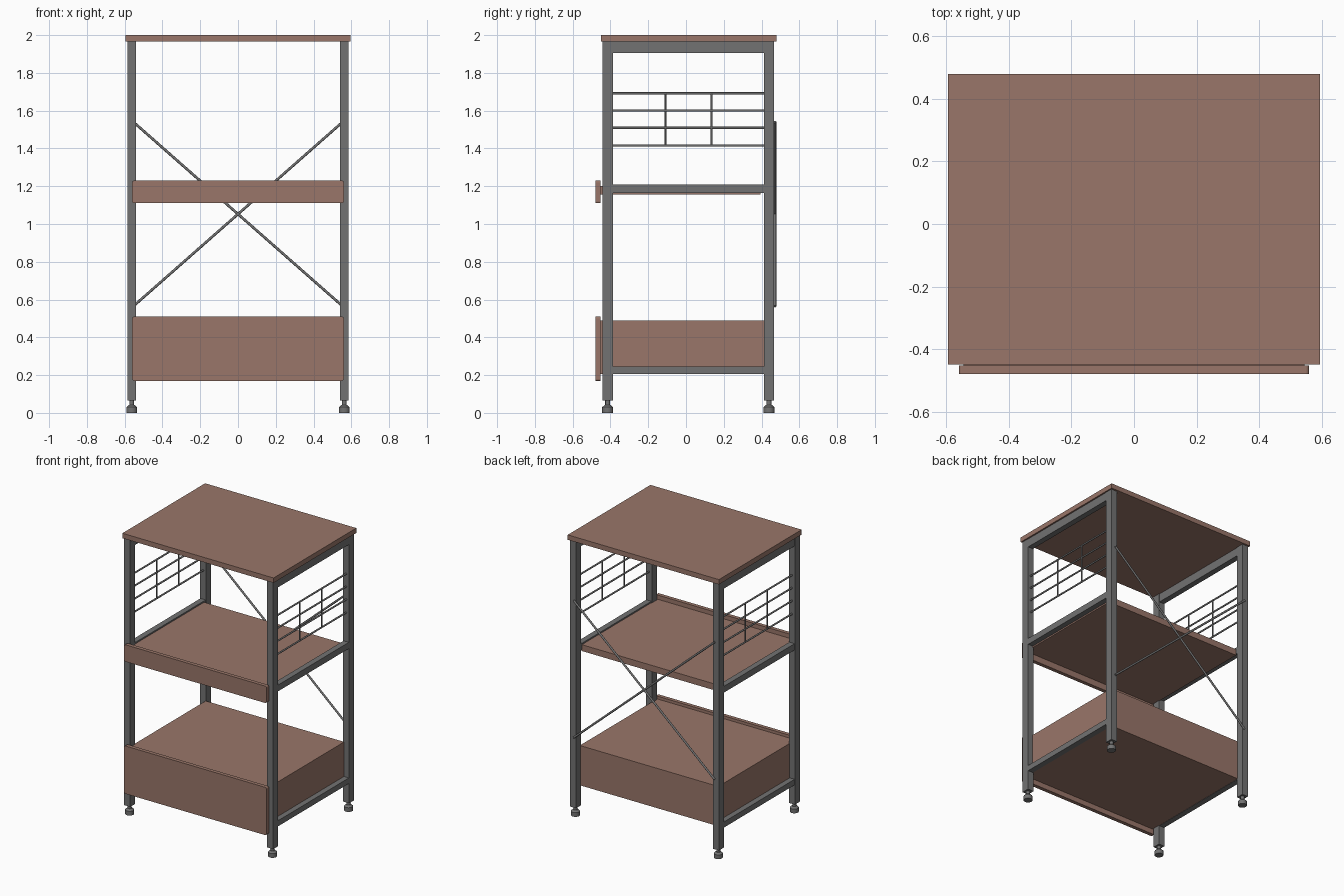
import bpy, bmesh, math
from mathutils import Vector

if "Cube" in bpy.data.objects:
    bpy.data.objects.remove(bpy.data.objects["Cube"])


def material(name, rgb):
    m = bpy.data.materials.new(name)
    m.diffuse_color = (*rgb, 1)
    m.use_nodes = True
    m.node_tree.nodes["Principled BSDF"].inputs["Base Color"].default_value = m.diffuse_color
    return m


WOOD = material("brown_wood", (0.32, 0.182, 0.142))
STEEL = material("grey_steel", (0.17, 0.17, 0.17))


def finish(name, bm, mat):
    bmesh.ops.recalc_face_normals(bm, faces=bm.faces)
    me = bpy.data.meshes.new(name)
    bm.to_mesh(me)
    bm.free()
    me.materials.append(mat)
    ob = bpy.data.objects.new(name, me)
    bpy.context.collection.objects.link(ob)
    return ob


def box(name, x, y, z, mat, round_y=0):
    """Box from (min, max) ranges; round_y rounds the edges running along y."""
    bm = bmesh.new()
    bmesh.ops.create_cube(bm, size=1)
    for v in bm.verts:
        v.co = Vector([(r[0] + r[1]) / 2 + c * (r[1] - r[0])
                       for r, c in zip((x, y, z), v.co)])
    if round_y:
        edges = [e for e in bm.edges
                 if abs(e.verts[0].co.y - e.verts[1].co.y) > 1e-4]
        bmesh.ops.bevel(bm, geom=edges, offset=round_y, segments=3,
                        profile=0.5, affect='EDGES')
    return finish(name, bm, mat)


def rod(name, a, b, r, mat, r2=None, sides=12):
    """Round bar from a to b, tapered when r2 is given."""
    a, b = Vector(a), Vector(b)
    d = b - a
    bm = bmesh.new()
    bmesh.ops.create_cone(bm, cap_ends=True, segments=sides, radius1=r,
                          radius2=r if r2 is None else r2, depth=d.length)
    rot = d.to_track_quat('Z', 'Y').to_matrix()
    for v in bm.verts:
        v.co = rot @ v.co + (a + b) / 2
    for f in bm.faces:
        f.smooth = len(f.verts) == 4
    for e in bm.edges:
        e.smooth = all(len(f.verts) == 4 for f in e.link_faces)
    return finish(name, bm, mat)


def side_range(s, a, b):
    return tuple(sorted((s * a, s * b)))


# Table top
box("top_board", (-0.595, 0.595), (-0.45, 0.48), (1.965, 2.0), WOOD)

# Middle shelf and its front panel
box("middle_shelf", (-0.545, 0.545), (-0.455, 0.395), (1.155, 1.2), WOOD)
box("shelf_front_panel", (-0.56, 0.56), (-0.48, -0.453), (1.11, 1.23), WOOD, 0.01)

# Bottom drawer and its front panel
box("drawer_box", (-0.545, 0.545), (-0.455, 0.415), (0.207, 0.49), WOOD)
box("drawer_front_panel", (-0.56, 0.56), (-0.48, -0.453), (0.17, 0.51), WOOD, 0.01)

LEGS = {"front": (-0.442, -0.387), "back": (0.412, 0.467)}
for s, side in ((-1, "left"), (1, "right")):
    # Legs with levelling feet
    for end, y in LEGS.items():
        box(f"{end}_{side}_leg", side_range(s, 0.539, 0.586), y, (0.065, 1.965), STEEL)
        cx, cy = s * 0.5625, sum(y) / 2
        n = f"{end}_{side}_foot"
        rod(n + "_base", (cx, cy, 0), (cx, cy, 0.03), 0.029, STEEL, sides=20)
        rod(n + "_taper", (cx, cy, 0.03), (cx, cy, 0.042), 0.029, STEEL, 0.016, 20)
        rod(n + "_stem", (cx, cy, 0.042), (cx, cy, 0.066), 0.013, STEEL)
    # Rails joining the legs on each side
    gap = (-0.388, 0.413)
    for n, z in (("top", (1.905, 1.965)), ("shelf", (1.165, 1.21)),
                 ("drawer", (0.205, 0.245))):
        box(f"{side}_{n}_rail", side_range(s, 0.543, 0.584), gap, z, STEEL)
    # Wire guard
    x = s * 0.5625
    for i, z in enumerate((1.416, 1.509, 1.601, 1.692)):
        rod(f"{side}_guard_bar_{i}", (x, gap[0], z), (x, gap[1], z), 0.006, STEEL)
    for i, y in enumerate((-0.108, 0.136)):
        rod(f"{side}_guard_upright_{i}", (x, y, 1.416), (x, y, 1.692), 0.005, STEEL)
    # Diagonal brace across the back
    rod(f"{side}_cross_brace", (s * 0.555, 0.471, 1.541), (-s * 0.555, 0.471, 0.564),
        0.007, STEEL)
